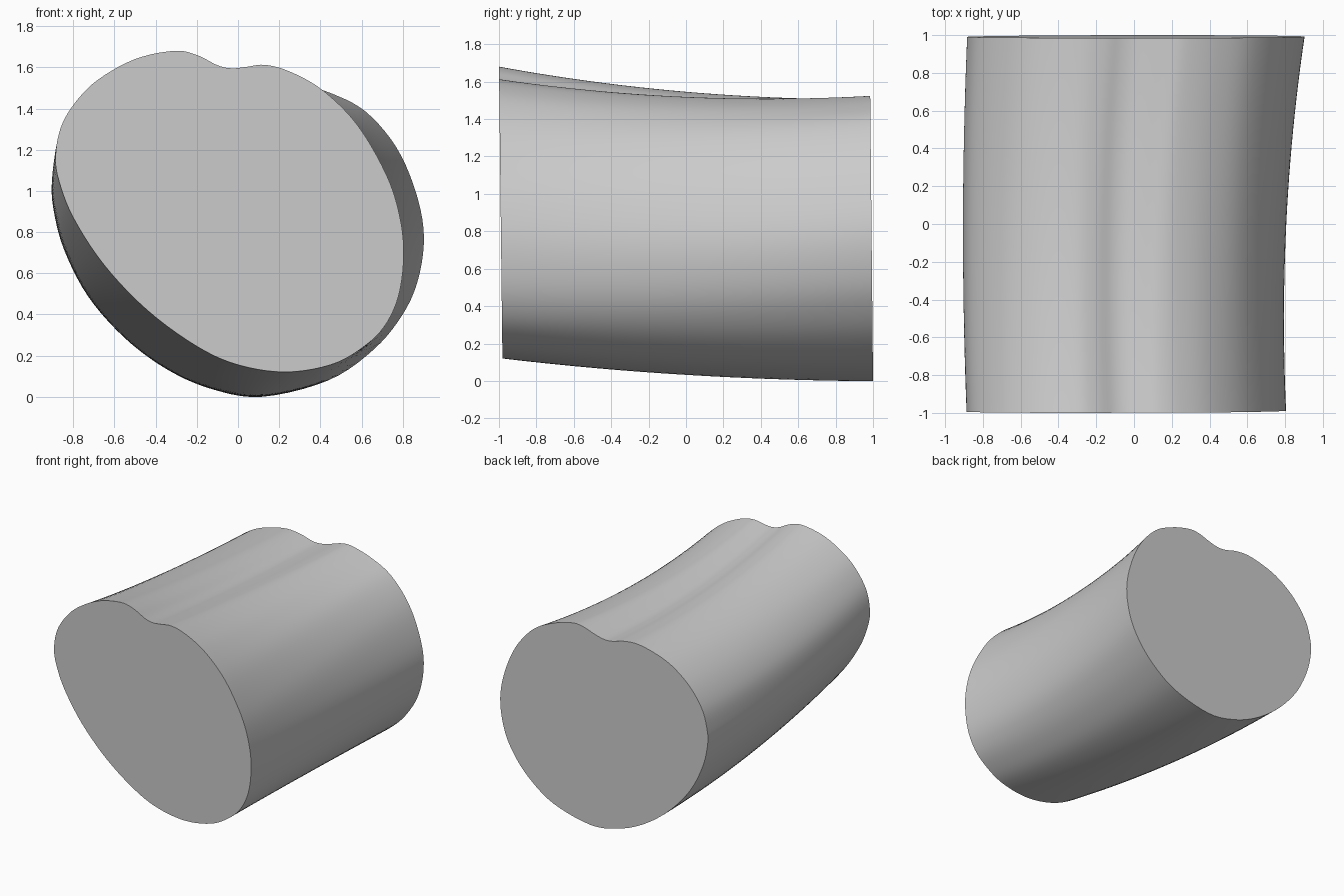
import bpy, bmesh, math
from mathutils import Vector

if "Cube" in bpy.data.objects:
    bpy.data.objects.remove(bpy.data.objects["Cube"])

# Matching outline points (x, z) of the two end faces, clockwise from the left bump
FRONT = [(-.31, 1.68), (-.2, 1.66), (-.1, 1.61), (-.03, 1.595), (.04, 1.602), (.13, 1.612),
         (.25, 1.58), (.41, 1.49), (.58, 1.32), (.72, 1.08), (.785, .88), (.805, .69),
         (.78, .49), (.71, .34), (.6, .235), (.45, .155), (.23, .12), (0, .155),
         (-.2, .245), (-.44, .42), (-.65, .64), (-.8, .87), (-.87, 1.05), (-.886, 1.17),
         (-.86, 1.31), (-.79, 1.43), (-.68, 1.54), (-.5, 1.64)]
BACK = [(-.27, 1.505), (-.15, 1.495), (-.06, 1.47), (.01, 1.465), (.09, 1.482), (.2, 1.517),
        (.29, 1.52), (.45, 1.475), (.62, 1.385), (.77, 1.21), (.865, .99), (.903, .78),
        (.875, .57), (.8, .4), (.66, .23), (.44, .08), (.12, .0), (-.12, .035),
        (-.34, .13), (-.55, .285), (-.73, .49), (-.84, .71), (-.88, .89), (-.875, 1.0),
        (-.83, 1.15), (-.72, 1.3), (-.57, 1.415), (-.42, 1.475)]
STEPS, RINGS = 5, 24


def smooth_loop(points):
    """Closed Catmull-Rom curve through the points."""
    p = [Vector(q) for q in points]
    n = len(p)
    out = []
    for i in range(n):
        a, b, c, d = p[i - 1], p[i], p[(i + 1) % n], p[(i + 2) % n]
        for s in range(STEPS):
            t = s / STEPS
            out.append(0.5 * (2 * b + (c - a) * t + (2 * a - 5 * b + 4 * c - d) * t * t
                              + (3 * b - a - 3 * c + d) * t ** 3))
    return out


# Lofted body that bows down and to the left in the middle
bm = bmesh.new()
front, back = smooth_loop(FRONT), smooth_loop(BACK)
rings = []
for r in range(RINGS + 1):
    t = r / RINGS
    bow = 4 * t * (1 - t)
    ring = []
    for f, b in zip(front, back):
        q = f.lerp(b, t)
        x = q.x * (1 - .015 * bow) - .035 * bow
        z = .8 + (q.y - .8) * (1 - .012 * bow) - .037 * bow
        # End faces lean very slightly
        y0 = -1 + .02 * (1 - f.y / 1.68)
        y1 = 1 - .015 * b.y / 1.52
        ring.append(bm.verts.new((x, y0 + (y1 - y0) * t, z)))
    rings.append(ring)
n = len(front)
for r0, r1 in zip(rings, rings[1:]):
    for i in range(n):
        j = (i + 1) % n
        bm.faces.new((r0[i], r0[j], r1[j], r1[i]))

# Flat end caps
bm.faces.new(rings[0])
bm.faces.new(rings[-1])
bmesh.ops.recalc_face_normals(bm, faces=bm.faces)

mesh = bpy.data.meshes.new("body")
bm.to_mesh(mesh)
bm.free()
body = bpy.data.objects.new("body", mesh)
bpy.context.collection.objects.link(body)

grey = bpy.data.materials.new("grey")
grey.diffuse_color = (.6, .6, .6, 1)
grey.use_nodes = True
grey.node_tree.nodes["Principled BSDF"].inputs["Base Color"].default_value = grey.diffuse_color
mesh.materials.append(grey)

bpy.context.view_layer.objects.active = body
body.select_set(True)
bpy.ops.object.shade_smooth_by_angle(angle=math.radians(40))
